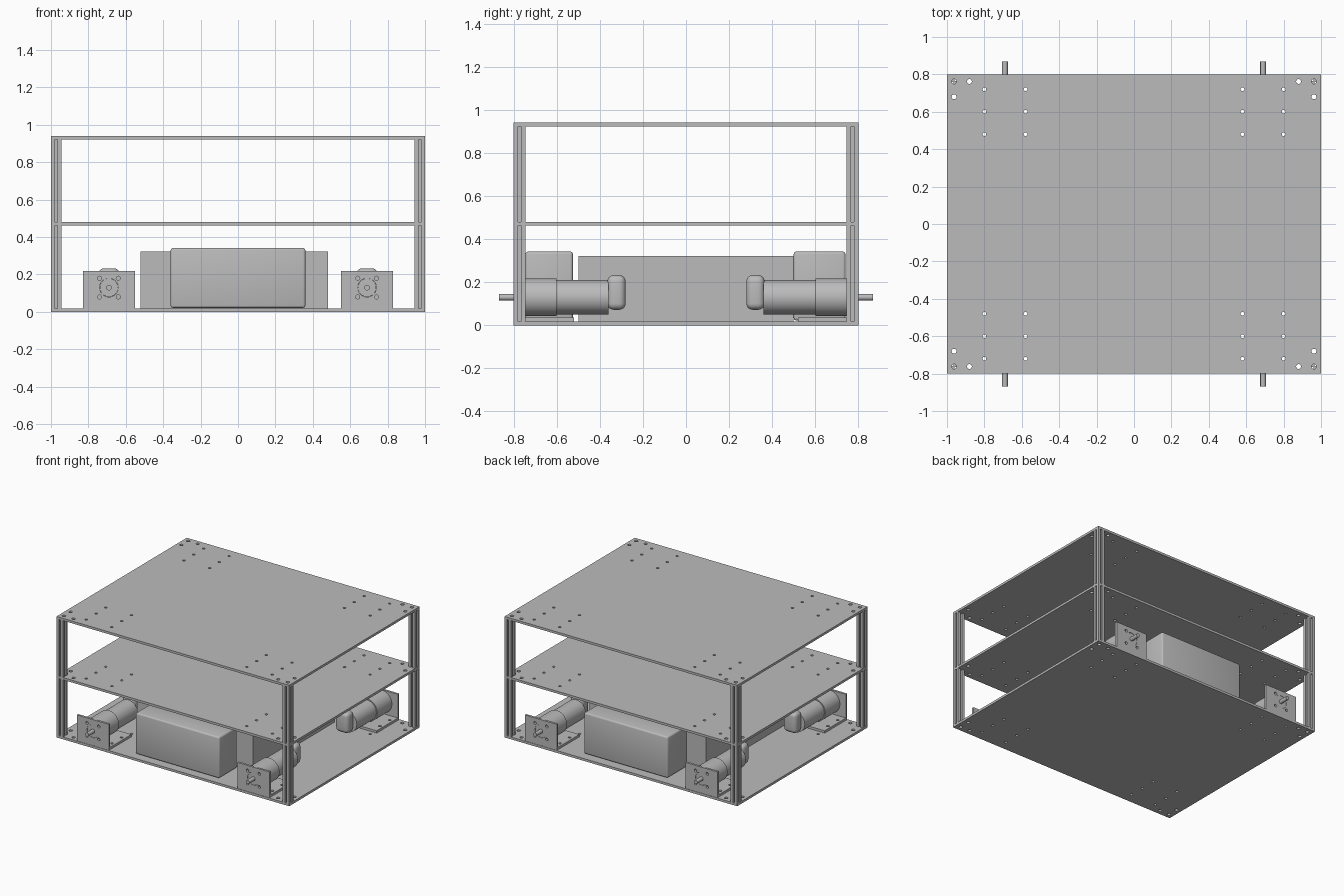
import bpy, bmesh, math
from mathutils import Matrix, Vector

if "Cube" in bpy.data.objects:
    bpy.data.objects.remove(bpy.data.objects["Cube"], do_unlink=True)

grey = bpy.data.materials.new("plain_grey")
grey.use_nodes = True
COLOUR = (0.5, 0.5, 0.5, 1)
grey.diffuse_color = COLOUR
grey.node_tree.nodes["Principled BSDF"].inputs["Base Color"].default_value = COLOUR


def make(name, bm):
    bmesh.ops.recalc_face_normals(bm, faces=bm.faces)
    mesh = bpy.data.meshes.new(name)
    bm.to_mesh(mesh)
    bm.free()
    mesh.materials.append(grey)
    obj = bpy.data.objects.new(name, mesh)
    bpy.context.collection.objects.link(obj)
    return obj


def add_box(bm, lo, hi):
    lo, hi = Vector(lo), Vector(hi)
    matrix = Matrix.Translation((lo + hi) / 2) @ Matrix.Diagonal((*(hi - lo), 1))
    bmesh.ops.create_cube(bm, size=1, matrix=matrix)


def add_cyl(bm, centre, r, depth, axis="Z", sides=32):
    turn = Matrix.Rotation(math.pi / 2, 4, "X") if axis == "Y" else Matrix()
    bmesh.ops.create_cone(bm, cap_ends=True, segments=sides, radius1=r, radius2=r,
                          depth=depth, matrix=Matrix.Translation(centre) @ turn)


def box(name, lo, hi, bevel=0, segments=3):
    bm = bmesh.new()
    add_box(bm, lo, hi)
    if bevel:
        bmesh.ops.bevel(bm, geom=bm.edges[:], offset=bevel, segments=segments,
                        profile=0.5, affect="EDGES")
    return make(name, bm)


def smooth(obj):
    bpy.ops.object.select_all(action="DESELECT")
    obj.select_set(True)
    bpy.context.view_layer.objects.active = obj
    bpy.ops.object.shade_smooth_by_angle(angle=math.radians(35))


def cut(obj, cutter):
    # Boolean away the cutter and bake the result
    mod = obj.modifiers.new("holes", "BOOLEAN")
    mod.operation, mod.solver, mod.object = "DIFFERENCE", "EXACT", cutter
    bpy.context.view_layer.objects.active = obj
    bpy.ops.object.modifier_apply(modifier=mod.name)


CORNERS = [(sx, sy) for sx in (-1, 1) for sy in (-1, 1)]
T = 0.018                       # sheet thickness
LEVELS = {"bottom": 0, "middle": 0.462, "top": 0.922}

# Drill pattern shared by the three plates
bm = bmesh.new()
for sx, sy in CORNERS:
    for x, y in ((0.962, 0.762), (0.88, 0.762), (0.962, 0.68)):
        add_cyl(bm, (sx * x, sy * y, 0.5), 0.013, 1.4, sides=16)
    for x in (0.58, 0.80):
        for y in (0.48, 0.60, 0.72):
            add_cyl(bm, (sx * x, sy * y, 0.5), 0.010, 1.4, sides=16)
drill = make("drill_cutter", bm)
drill.hide_render = True
for level, z in LEVELS.items():
    cut(box(level + "_plate", (-1, -0.8, z), (1, 0.8, z + T)), drill)
bpy.data.objects.remove(drill, do_unlink=True)


# Slotted corner posts: one quarter of the profile turned four times
def post(name, cx, cy, z0, z1):
    h, s, d = 0.028, 0.007, 0.013
    quarter = [(h, -h), (h, -s), (d, -s), (d, s), (h, s)]
    bm = bmesh.new()
    verts = []
    for k in range(4):
        for p in quarter:
            q = Matrix.Rotation(k * math.pi / 2, 2) @ Vector(p)
            verts.append(bm.verts.new((cx + q.x, cy + q.y, z0)))
    face = bm.faces.new(verts)
    top = bmesh.ops.extrude_face_region(bm, geom=[face])
    bmesh.ops.translate(bm, vec=(0, 0, z1 - z0),
                        verts=[v for v in top["geom"] if isinstance(v, bmesh.types.BMVert)])
    make(name, bm)


for sx, sy in CORNERS:
    place = ("front" if sy < 0 else "back") + ("_left" if sx > 0 else "_right")
    post(place + "_lower_post", sx * 0.972, sy * 0.772, T, LEVELS["middle"])
    post(place + "_upper_post", sx * 0.972, sy * 0.772, LEVELS["middle"] + T, LEVELS["top"])

    # Motor bracket: upright face with a bore and screw holes, plus a foot
    cx, cz = sx * 0.69, 0.13
    y_of = lambda y: sy * y
    span = lambda a, b: sorted((y_of(a), y_of(b)))
    ya, yb = span(0.78, 0.797)
    face = box(place + "_bracket_face", (cx - 0.138, ya, T), (cx + 0.138, yb, 0.22))
    bm = bmesh.new()
    add_cyl(bm, (cx, y_of(0.79), cz), 0.05, 0.1, "Y")
    for ox, oz in CORNERS:
        add_cyl(bm, (cx + ox * 0.05, y_of(0.79), cz + oz * 0.05), 0.011, 0.1, "Y", 16)
    bore = make("bore_cutter", bm)
    bore.hide_render = True
    cut(face, bore)
    bpy.data.objects.remove(bore, do_unlink=True)

    ya, yb = span(0.52, 0.78)
    foot = box(place + "_bracket_foot", (cx - 0.138, ya, T), (cx + 0.138, yb, T + 0.018))
    bm = bmesh.new()
    for ox in (-0.11, 0.11):
        for y in (0.60, 0.72):
            add_cyl(bm, (cx + ox, y_of(y), T), 0.011, 0.1, sides=16)
    holes = make("foot_cutter", bm)
    holes.hide_render = True
    cut(foot, holes)
    bpy.data.objects.remove(holes, do_unlink=True)

    # Motor: gearbox, body, boss and output shaft along y
    bm = bmesh.new()
    for y0, y1, r in ((0.60, 0.78, 0.087), (0.36, 0.60, 0.079),
                      (0.78, 0.795, 0.049), (0.78, 0.868, 0.015)):
        add_cyl(bm, (cx, y_of((y0 + y1) / 2), cz), r, y1 - y0, "Y", 48)
    smooth(make(place + "_motor", bm))

    # Rounded cable housing at the inner end of the motor
    ya, yb = span(0.28, 0.365)
    smooth(box(place + "_motor_end_cap", (cx - 0.056, ya, 0.072),
               (cx + 0.056, yb, 0.233), 0.03, 5))

# Storage boxes between the motors
smooth(box("front_battery", (-0.36, -0.745, 0.022), (0.36, -0.525, 0.342), 0.012))
smooth(box("back_battery", (-0.36, 0.50, 0.022), (0.36, 0.74, 0.342), 0.012))
box("centre_box", (-0.52, -0.5, T), (0.48, 0.5, 0.322))
